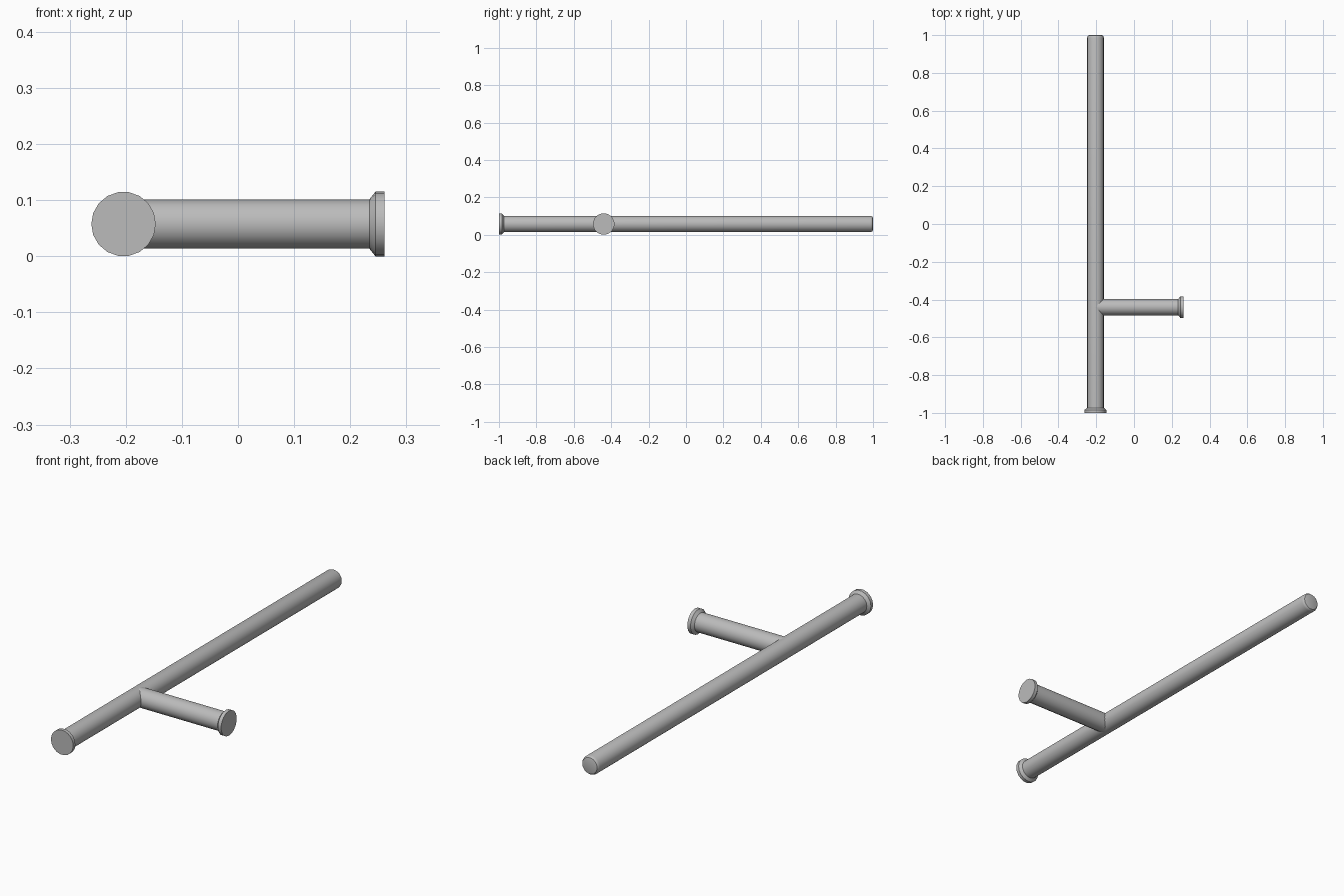
import bpy, bmesh, math
from mathutils import Vector

if "Cube" in bpy.data.objects:
    bpy.data.objects.remove(bpy.data.objects["Cube"], do_unlink=True)

grey = bpy.data.materials.new("plain grey")
grey.use_nodes = True
grey.diffuse_color = (0.5, 0.5, 0.5, 1)
grey.node_tree.nodes["Principled BSDF"].inputs["Base Color"].default_value = grey.diffuse_color

SIDES = 18
SHAFT_R, FLANGE_R = 0.044, 0.0575
AXIS_X, AXIS_Z = -0.204, 0.0575


def lathe(name, origin, axis, start, profile, cap_first=True, cap_last=True):
    """Turn (distance, radius) pairs around an axis; vertices begin at 'start'."""
    origin, axis, start = Vector(origin), Vector(axis), Vector(start)
    side = axis.cross(start)
    bm = bmesh.new()
    rings = []
    for dist, r in profile:
        ring = []
        for i in range(SIDES):
            a = math.tau * i / SIDES
            ring.append(bm.verts.new(origin + axis * dist
                                     + (start * math.cos(a) + side * math.sin(a)) * r))
        rings.append(ring)
    for lower, upper in zip(rings, rings[1:]):
        for i in range(SIDES):
            j = (i + 1) % SIDES
            bm.faces.new((lower[i], lower[j], upper[j], upper[i]))
    if cap_first:
        bm.faces.new(rings[0][::-1])
    if cap_last:
        bm.faces.new(rings[-1])
    mesh = bpy.data.meshes.new(name)
    bm.to_mesh(mesh)
    bm.free()
    mesh.materials.append(grey)
    obj = bpy.data.objects.new(name, mesh)
    bpy.context.collection.objects.link(obj)
    bpy.ops.object.select_all(action='DESELECT')
    obj.select_set(True)
    bpy.context.view_layer.objects.active = obj
    bpy.ops.object.shade_smooth_by_angle(angle=math.radians(32))
    return obj


# Long shaft: flared front end, softly rounded back end
lathe("long_shaft", (AXIS_X, 0, AXIS_Z), (0, 1, 0), (1, 0, 0),
      [(-1, FLANGE_R), (-0.984, FLANGE_R), (-0.973, SHAFT_R), (0.986, SHAFT_R),
       (0.993, 0.042), (0.998, 0.038), (1, 0.032)])

# Side handle: springs from the shaft and ends in the same flare
lathe("side_handle", (0, -0.44, AXIS_Z), (1, 0, 0), (0, 0, 1),
      [(AXIS_X, SHAFT_R), (0.234, SHAFT_R), (0.245, FLANGE_R), (0.2615, FLANGE_R)],
      cap_first=False)
